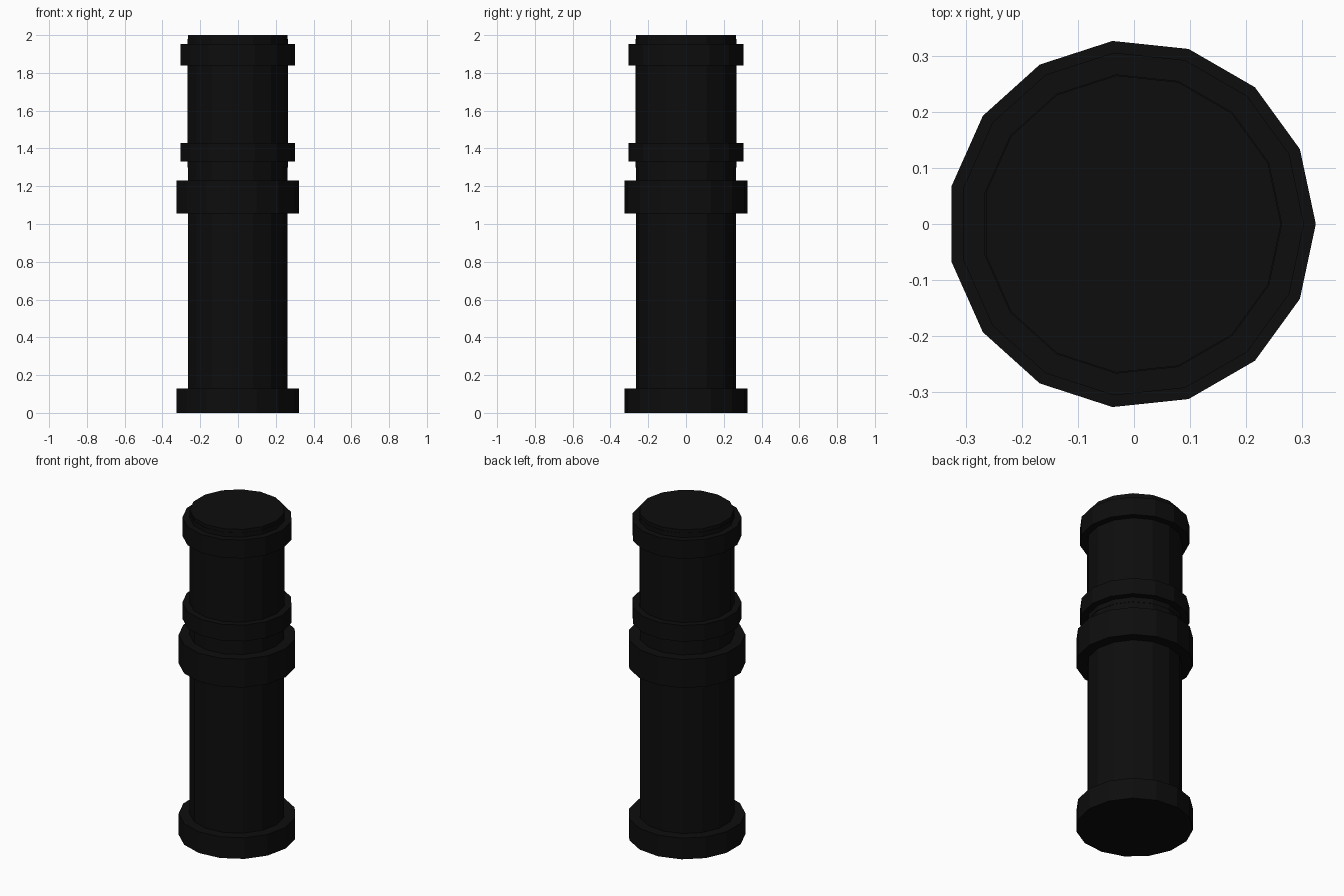
import bpy
import bmesh
from math import cos, sin, tau

cube = bpy.data.objects.get("Cube")
if cube:
    bpy.data.objects.remove(cube, do_unlink=True)

SIDES = 15
AXIS_X = -0.004

black = bpy.data.materials.new("matte_black")
black.use_nodes = True
colour = (0.004, 0.004, 0.004, 1)
black.diffuse_color = colour
black.node_tree.nodes["Principled BSDF"].inputs["Base Color"].default_value = colour


def drum(name, radius, bottom, top):
    """Closed flat-sided drum with one corner pointing along +x."""
    bm = bmesh.new()
    ring = [bm.verts.new((radius * cos(tau * i / SIDES), radius * sin(tau * i / SIDES), bottom))
            for i in range(SIDES)]
    base = bm.faces.new(ring)
    raised = bmesh.ops.extrude_face_region(bm, geom=[base], use_keep_orig=True)["geom"]
    verts = [v for v in raised if isinstance(v, bmesh.types.BMVert)]
    bmesh.ops.translate(bm, verts=verts, vec=(0, 0, top - bottom))
    bmesh.ops.recalc_face_normals(bm, faces=bm.faces)
    mesh = bpy.data.meshes.new(name)
    bm.to_mesh(mesh)
    bm.free()
    mesh.materials.append(black)
    obj = bpy.data.objects.new(name, mesh)
    obj.location.x = AXIS_X
    bpy.context.collection.objects.link(obj)
    return obj


# Central tube, with a slightly fuller upper sleeve
drum("core_tube", 0.266, 0.02, 2.0)
drum("upper_sleeve", 0.268, 1.3, 1.98)

# Wide collars
drum("base_collar", 0.328, 0.0, 0.13)
drum("middle_collar", 0.328, 1.055, 1.23)

# Narrow rings
drum("lower_ring", 0.307, 1.33, 1.43)
drum("top_ring", 0.307, 1.84, 1.953)
